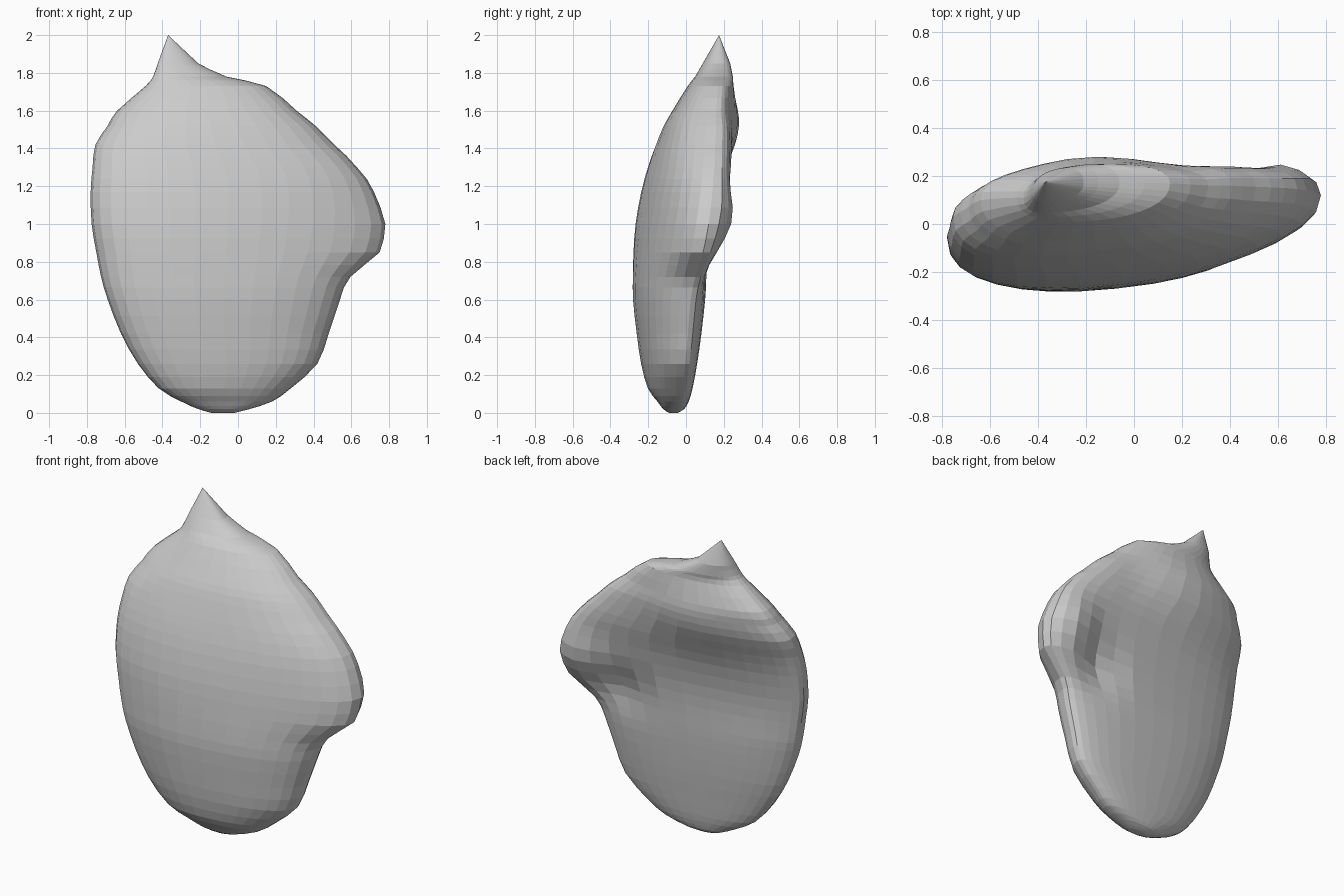
import bpy, bmesh, math

if "Cube" in bpy.data.objects:
    bpy.data.objects.remove(bpy.data.objects["Cube"])

# Horizontal sections: z, left x, right x, left-edge y, right-edge y, front y, mid-back y
ROWS = [
    (0.00, -.14, -.02, -.07, -.07, -.09, -.045),
    (0.02, -.21, .06, -.07, -.06, -.12, -.01),
    (0.06, -.30, .18, -.08, -.04, -.15, .01),
    (0.13, -.42, .28, -.09, -.02, -.20, .025),
    (0.26, -.53, .42, -.10, -.005, -.235, .045),
    (0.42, -.62, .48, -.10, .01, -.258, .065),
    (0.60, -.69, .54, -.10, .025, -.277, .083),
    (0.72, -.725, .58, -.09, .05, -.277, .092),
    (0.85, -.75, .63, -.08, .09, -.272, .102),
    (1.00, -.775, .67, -.07, .12, -.26, .122),
    (1.17, -.78, .68, -.05, .14, -.23, .165),
    (1.30, -.77, .63, -.02, .15, -.195, .213),
    (1.42, -.755, .51, .03, .155, -.155, .252),
    (1.52, -.69, .41, .07, .16, -.115, .27),
    (1.60, -.64, .31, .10, .16, -.07, .265),
    (1.73, -.49, .15, .11, .17, .01, .245),
    (1.78, -.45, -.06, .11, .17, .05, .24),
    (1.85, -.425, -.21, .13, .17, .09, .23),
]
APEX = (-.37, .175, 2.0)
# Side lobe: extra reach in x by height
LOBE = [(.68, 0), (.72, .015), (.79, .07), (.85, .12), (.92, .12), (1.0, .11), (1.17, .04), (1.3, 0)]
SEGMENTS = 32
POWER = 2 / 2.3


def lobe_reach(z):
    for (z0, e0), (z1, e1) in zip(LOBE, LOBE[1:]):
        if z0 <= z <= z1:
            return e0 + (e1 - e0) * (z - z0) / (z1 - z0)
    return 0


def refine(rows):
    """Insert a smooth in-between section in every gap."""
    out = []
    for i in range(len(rows) - 1):
        a, b = rows[max(i - 1, 0)], rows[i]
        c, d = rows[i + 1], rows[min(i + 2, len(rows) - 1)]
        out.append(b)
        out.append(tuple((9 * (q + r) - p - s) / 16 for p, q, r, s in zip(a, b, c, d)))
    return out + [rows[-1]]


def bump(x, z, cx, cz, radius):
    return math.exp(-((x - cx) ** 2 + (z - cz) ** 2) / radius ** 2)


def rounded(v):
    return math.copysign(abs(v) ** POWER, v)


def section(row):
    z, xl, xr, yl, yr, front, back = row
    mid, tilt = (yl + yr) / 2, (yr - yl) / 2
    depth_f = math.sqrt(max((mid - front) ** 2 - tilt ** 2, .0002))
    depth_b = back - mid
    points = []
    for k in range(SEGMENTS):
        a = 2 * math.pi * k / SEGMENTS
        s, t = rounded(math.cos(a)), rounded(math.sin(a))
        x = (xl + xr) / 2 + s * (xr - xl) / 2 + lobe_reach(z) * max(s, 0) ** 4
        y = mid + s * tilt
        if t < 0:
            y += t * depth_f
        else:
            # swollen side lobe, the hollow beside it, flatter upper right rim
            y += t * (depth_b - .06 * bump(x, z, .38, .85, .15)
                      + .015 * bump(x, z, -.22, 1.5, .2)
                      - .035 * bump(x, z, .22, 1.5, .22))
            y += math.sqrt(max(t, 0)) * .10 * bump(x, z, .64, 1.02, .19)
            if x > .3:
                y = min(y, .255)
        points.append((x, y, z))
    return points


# Lofted body with pointed tip
bm = bmesh.new()
rings = [[bm.verts.new(p) for p in section(r)] for r in refine(ROWS)]
for lower, upper in zip(rings, rings[1:]):
    for k in range(SEGMENTS):
        n = (k + 1) % SEGMENTS
        bm.faces.new((lower[k], lower[n], upper[n], upper[k]))
bm.faces.new(rings[0][::-1])
tip = bm.verts.new(APEX)
for k in range(SEGMENTS):
    bm.faces.new((rings[-1][k], rings[-1][(k + 1) % SEGMENTS], tip))
bmesh.ops.recalc_face_normals(bm, faces=bm.faces)

mesh = bpy.data.meshes.new("curved_shell_body")
bm.to_mesh(mesh)
bm.free()
bpy.context.collection.objects.link(bpy.data.objects.new("curved_shell_body", mesh))
